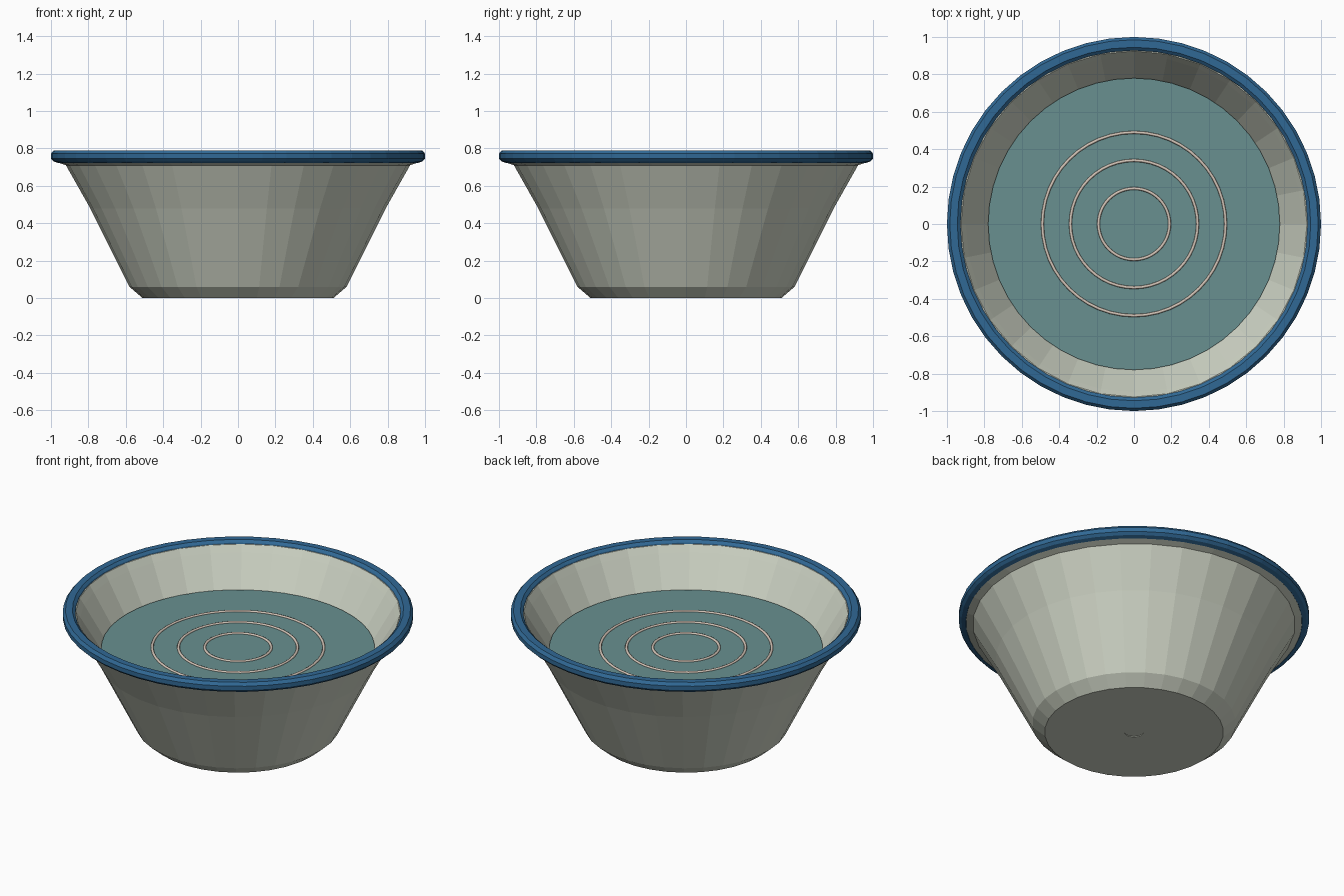
import bpy, bmesh
from math import tau, cos, sin

cube = bpy.data.objects.get("Cube")
if cube:
    bpy.data.objects.remove(cube)


def material(name, rgb):
    m = bpy.data.materials.new(name)
    m.use_nodes = True
    m.diffuse_color = (*rgb, 1)
    m.node_tree.nodes["Principled BSDF"].inputs["Base Color"].default_value = (*rgb, 1)
    return m


cream = material("cream ceramic", (0.62, 0.66, 0.56))
blue = material("blue glaze", (0.03, 0.14, 0.30))
teal = material("teal water", (0.14, 0.28, 0.28))
beige = material("pale ripple", (0.66, 0.56, 0.48))


def lathe(name, profile, mat, sides, closed=False):
    """Spin (radius, height) points round z; open ends are capped."""
    bm = bmesh.new()
    loops = [[bm.verts.new((r * cos(tau * i / sides), r * sin(tau * i / sides), z))
              for i in range(sides)] for r, z in profile]
    pairs = list(zip(loops, loops[1:]))
    if closed:
        pairs.append((loops[-1], loops[0]))
    else:
        bm.faces.new(loops[0])
        bm.faces.new(loops[-1])
    for a, b in pairs:
        for i in range(sides):
            j = (i + 1) % sides
            bm.faces.new((a[i], a[j], b[j], b[i]))
    bmesh.ops.recalc_face_normals(bm, faces=bm.faces)
    mesh = bpy.data.meshes.new(name)
    bm.to_mesh(mesh)
    bm.free()
    mesh.materials.append(mat)
    ob = bpy.data.objects.new(name, mesh)
    bpy.context.collection.objects.link(ob)
    return ob


# Bowl: small recess below, flared outer wall, lip, inner wall and floor
lathe("bowl", [(0.055, 0.004), (0.055, 0), (0.51, 0), (0.58, 0.06), (0.79, 0.48),
               (0.92, 0.71), (0.965, 0.725), (0.965, 0.77), (0.925, 0.77),
               (0.9, 0.73), (0.75, 0.48), (0.54, 0.1), (0.47, 0.06)], cream, 32)

# Rolled rim band
lathe("rim", [(0.96, 0.722), (0.985, 0.73), (1.0, 0.745), (1.0, 0.772), (0.985, 0.79),
              (0.945, 0.79), (0.93, 0.777), (0.925, 0.762)], blue, 48, closed=True)

# Water filling the bowl
lathe("water", [(0.73, 0.48), (0.78, 0.55)], teal, 48)

# Ripples lying on the water
for n, radius in enumerate((0.19, 0.34, 0.49), 1):
    section = [(radius + 0.008 * cos(tau * k / 8), 0.551 + 0.008 * sin(tau * k / 8))
               for k in range(8)]
    ring = lathe(f"ripple_{n}", section, beige, 48, closed=True)
    ring.data.shade_smooth()
